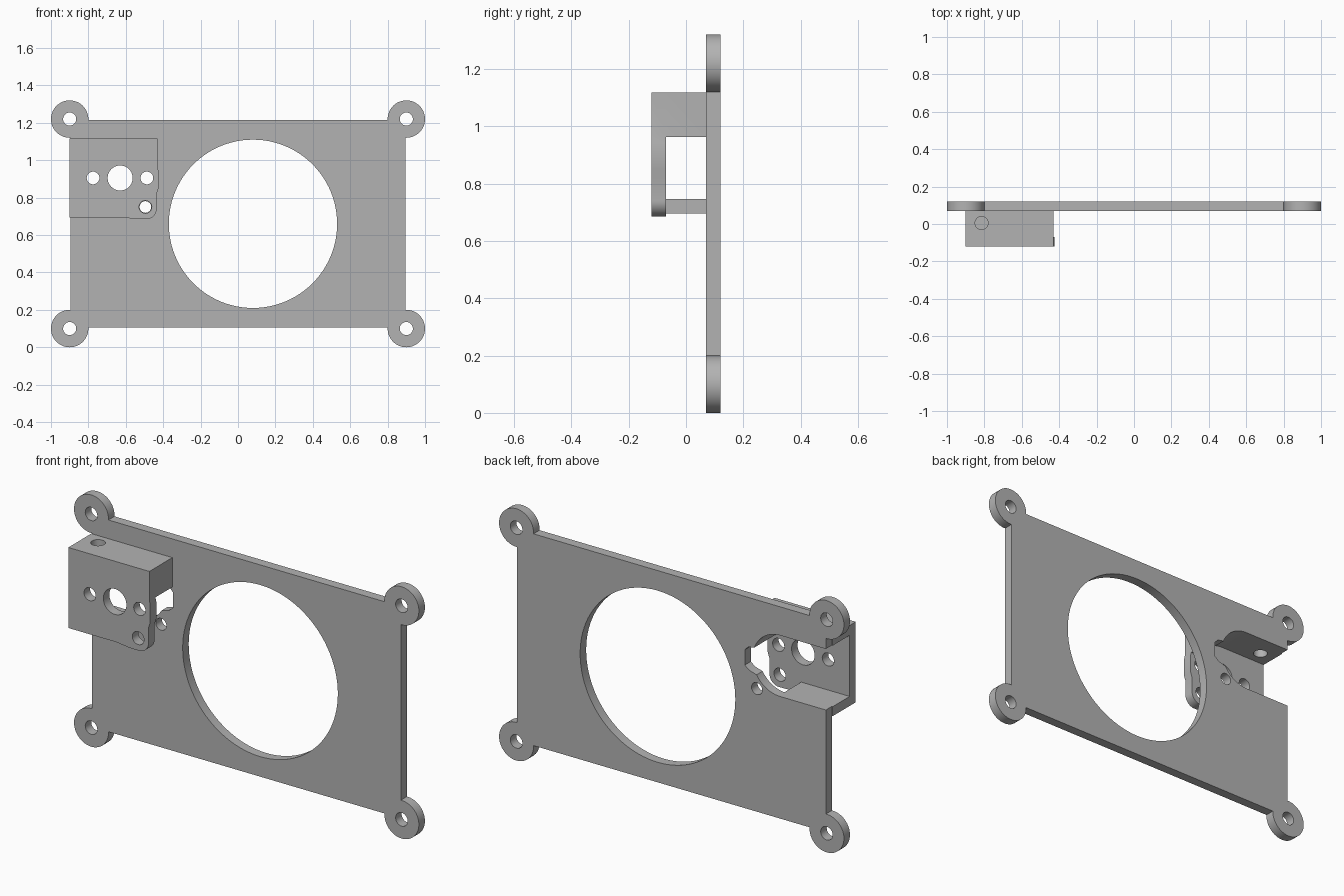
import bpy, bmesh, math
from mathutils import Matrix

if "Cube" in bpy.data.objects:
    bpy.data.objects.remove(bpy.data.objects["Cube"])

grey = bpy.data.materials.new("plain_grey")
grey.use_nodes = True
grey.diffuse_color = (0.45, 0.45, 0.45, 1)
grey.node_tree.nodes["Principled BSDF"].inputs["Base Color"].default_value = grey.diffuse_color

BACK, FACE, FRONT, INNER = 0.12, 0.07, -0.12, -0.07   # depth layers
MOTOR = (-0.63, 0.905)


def prism(name, points, y0, y1):
    """Extrude an x-z outline from y0 to y1."""
    bm = bmesh.new()
    face = bm.faces.new([bm.verts.new((x, y0, z)) for x, z in points])
    new = bmesh.ops.extrude_face_region(bm, geom=[face])["geom"]
    moved = [v for v in new if isinstance(v, bmesh.types.BMVert)]
    bmesh.ops.translate(bm, verts=moved, vec=(0, y1 - y0, 0))
    bmesh.ops.recalc_face_normals(bm, faces=bm.faces)
    mesh = bpy.data.meshes.new(name)
    bm.to_mesh(mesh)
    bm.free()
    mesh.materials.append(grey)
    ob = bpy.data.objects.new(name, mesh)
    bpy.context.collection.objects.link(ob)
    return ob


def arc(cx, cz, r, start, end, n):
    steps = [math.radians(start + (end - start) * i / n) for i in range(n + 1)]
    return [(cx + r * math.cos(a), cz + r * math.sin(a)) for a in steps]


def disc(name, cx, cz, r, y0, y1, n=48):
    return prism(name, arc(cx, cz, r, 0, 360, n)[:-1], y0, y1)


def box(name, x0, x1, z0, z1, y0, y1):
    return prism(name, [(x0, z0), (x1, z0), (x1, z1), (x0, z1)], y0, y1)


def combine(target, tool, operation):
    """Apply a boolean and discard the tool."""
    tool.hide_render = True
    mod = target.modifiers.new("shape", "BOOLEAN")
    mod.operation, mod.solver, mod.object = operation, "EXACT", tool
    bpy.context.view_layer.objects.active = target
    bpy.ops.object.modifier_apply(modifier=mod.name)
    bpy.data.objects.remove(tool)


def drill(target, x, z, r, n=32):
    combine(target, disc("drill", x, z, r, -0.3, 0.3, n), "DIFFERENCE")


def cut_cavity(target):
    """Round motor pocket that runs out through the right edge."""
    cx, cz = MOTOR
    outline = arc(cx, cz, 0.16, -90, 90, 32) + [(-1.1, cz + 0.16), (-1.1, cz - 0.16)]
    combine(target, prism("pocket", outline, INNER, 0.3), "DIFFERENCE")


# Flat plate with four round mounting ears
plate = box("mounting_plate", -0.895, 0.895, 0.105, 1.215, FACE, BACK)
ears = [(x, z) for x in (-0.9, 0.9) for z in (0.1, 1.22)]
for x, z in ears:
    combine(plate, disc("ear", x, z, 0.1, FACE, BACK), "UNION")
for x, z in ears:
    drill(plate, x, z, 0.035)
drill(plate, 0.08, 0.66, 0.45, 96)
drill(plate, -0.495, 0.75, 0.031)
cut_cavity(plate)
notch = [(-0.5, 0.82), (-0.45, 0.835), (-0.425, 0.855),
         (-0.425, 0.935), (-0.445, 0.955), (-0.5, 0.965)]
combine(plate, prism("notch", notch, 0, 0.3), "DIFFERENCE")

# Raised motor bracket: front wall, top block and bottom shelf
wall = [(-0.9, 0.695), (-0.62, 0.695), (-0.55, 0.686)]
wall += arc(-0.49, 0.74, 0.055, -90, 0, 10)
wall += [(-0.435, 0.82), (-0.425, 0.85), (-0.425, 0.94), (-0.43, 0.965), (-0.43, 1.117), (-0.9, 1.117)]
bracket = prism("motor_bracket", wall, FRONT, INNER)
combine(bracket, box("top_block", -0.9, -0.43, 0.962, 1.117, FRONT, FACE), "UNION")
combine(bracket, box("shelf", -0.9, -0.62, 0.695, 0.75, FRONT, FACE), "UNION")
cut_cavity(bracket)
drill(bracket, *MOTOR, 0.067, 40)
for x, z in ((-0.775, 0.905), (-0.487, 0.905), (-0.495, 0.75)):
    drill(bracket, x, z, 0.034)

# Vertical screw hole through the top wall
screw = disc("screw_hole", 0, 0, 0.035, -0.2, 0.2, 32)
screw.data.transform(Matrix.Translation((-0.815, 0.005, 1.12)) @ Matrix.Rotation(math.pi / 2, 4, "X"))
combine(bracket, screw, "DIFFERENCE")

for ob in (plate, bracket):
    bpy.ops.object.select_all(action="DESELECT")
    ob.select_set(True)
    bpy.context.view_layer.objects.active = ob
    bpy.ops.object.shade_smooth_by_angle(angle=math.radians(25))
